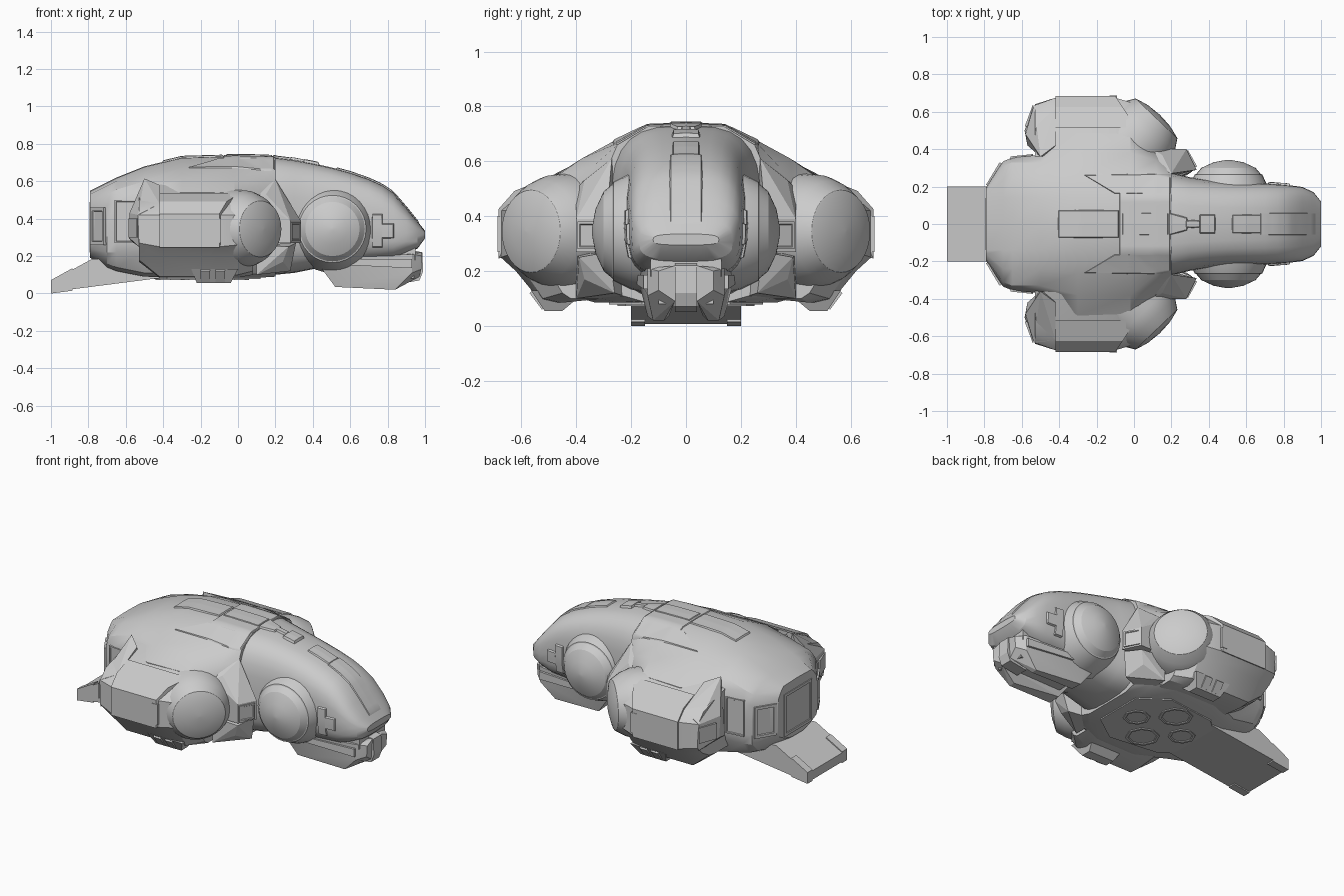
import bpy, bmesh, math
from mathutils import Vector
from mathutils.bvhtree import BVHTree

if "Cube" in bpy.data.objects:
    bpy.data.objects.remove(bpy.data.objects["Cube"])

trees = []


def finish(name, bm, mirror=False, angle=28, target=False):
    bmesh.ops.recalc_face_normals(bm, faces=bm.faces)
    if target:
        trees.append(BVHTree.FromBMesh(bm))
    me = bpy.data.meshes.new(name)
    bm.to_mesh(me)
    bm.free()
    me.shade_smooth()
    me.set_sharp_from_angle(angle=math.radians(angle))
    ob = bpy.data.objects.new(name, me)
    bpy.context.collection.objects.link(ob)
    if mirror:
        m = ob.modifiers.new("mirror", 'MIRROR')
        m.use_axis = (False, True, False)
        m.use_mirror_merge = False
    return ob


def loft(name, stations, mirror=False, **kw):
    """stations: list of (x, [(y, z), ...]) closed rings"""
    bm = bmesh.new()
    rings = [[bm.verts.new((x, y, z)) for y, z in sec] for x, sec in stations]
    n = len(rings[0])
    for a, b in zip(rings, rings[1:]):
        for i in range(n):
            bm.faces.new((a[i], a[(i + 1) % n], b[(i + 1) % n], b[i]))
    bm.faces.new(rings[0])
    bm.faces.new(rings[-1])
    return finish(name, bm, mirror, **kw)


def both(half):
    return half + [(-y, z) for y, z in reversed(half[1:-1])]


def hull(name, pts, mirror=False):
    bm = bmesh.new()
    for p in pts:
        bm.verts.new(p)
    r = bmesh.ops.convex_hull(bm, input=bm.verts)
    junk = {e for e in r["geom_interior"] + r["geom_unused"] if isinstance(e, bmesh.types.BMVert)}
    bmesh.ops.delete(bm, geom=list(junk), context='VERTS')
    return finish(name, bm, mirror, angle=15)


def box(name, x0, x1, y0, y1, z0, z1, mirror=False):
    return hull(name, [(x, y, z) for x in (x0, x1) for y in (y0, y1) for z in (z0, z1)], mirror)


def lathe(name, prof, center, axis, zscale=1.0, n=32):
    """prof: (distance along axis, radius), mirrored across y"""
    ax = Vector(axis).normalized()
    u, w = ax.cross(Vector((0, 0, 1))), Vector((0, 0, 1)) * zscale
    bm = bmesh.new()
    rings = []
    for d, r in prof:
        rings.append([bm.verts.new(Vector(center) + ax * d + u * (r * math.cos(k * math.tau / n))
                                   + w * (r * math.sin(k * math.tau / n))) for k in range(n)])
    for a, b in zip(rings, rings[1:]):
        for i in range(n):
            bm.faces.new((a[i], a[(i + 1) % n], b[(i + 1) % n], b[i]))
    bm.faces.new(rings[-1])
    return finish(name, bm, True, angle=20)


def panel(name, quad, axis, h=0.008, n=14, mirror=False):
    """raised, bevelled plate draped on the hulls; quad = 4 corners projected along -axis"""
    d = Vector(axis)
    q = [Vector(p) for p in quad]
    mid = sum(q, Vector()) / 4

    def drop(p):
        hits = [k for k in (t.ray_cast(p + d * 2, -d)[0] for t in trees) if k is not None]
        return max(hits or [p], key=lambda k: k.dot(d))
    bm = bmesh.new()
    top = [[None] * (n + 1) for _ in range(n + 1)]
    low = {}
    for i in range(n + 1):
        for j in range(n + 1):
            p = q[0].lerp(q[1], i / n).lerp(q[3].lerp(q[2], i / n), j / n)
            top[i][j] = bm.verts.new(drop(p) + d * h)
            if i in (0, n) or j in (0, n):
                low[i, j] = bm.verts.new(drop(p + (p - mid).normalized() * .007) - d * .003)
    for i in range(n):
        for j in range(n):
            bm.faces.new((top[i][j], top[i + 1][j], top[i + 1][j + 1], top[i][j + 1]))
    edge = [(i, 0) for i in range(n)] + [(n, j) for j in range(n)] + \
           [(i, n) for i in range(n, 0, -1)] + [(0, j) for j in range(n, 0, -1)]
    for (i, j), (k, l) in zip(edge, edge[1:] + edge[:1]):
        bm.faces.new((top[i][j], top[k][l], low[k, l], low[i, j]))
    return finish(name, bm, mirror)


def framed(name, pts, normal, h=0.015, border=0.02, mirror=True):
    """flat framed plate with a recessed middle"""
    bm = bmesh.new()
    nv = Vector(normal).normalized()
    low = [bm.verts.new(Vector(p) - nv * 0.02) for p in pts]
    top = [bm.verts.new(Vector(p) + nv * h) for p in pts]
    for i in range(len(pts)):
        k = (i + 1) % len(pts)
        bm.faces.new((low[i], low[k], top[k], top[i]))
    f = bm.faces.new(top)
    bm.faces.new(low)
    bmesh.ops.recalc_face_normals(bm, faces=bm.faces)
    bmesh.ops.inset_region(bm, faces=[f], thickness=border)
    bmesh.ops.inset_region(bm, faces=[f], thickness=0.004)
    for v in f.verts:
        v.co -= nv * h * 0.8
    return finish(name, bm, mirror)


# Rear shell: flat top, shoulder, side, bilge, keel
def shell(t, sh, side, low, b):
    (y1, z1), (y2, z2), (y3, z3), (y4, z4) = sh[0], sh[1], side, low
    return both([(0, t), (.14, t - .004), (y1, z1), (y2, z2), (y3, z3), (y3, z3 - .1),
                 (y3, .28), (y4, z4), (y4 - .06, b + .02), (y4 - .13, b), (0, b)])


loft("rear_hull", [
    (-.79, shell(.55, [(.16, .53), (.19, .49)], (.2, .44), (.19, .24), .19)),
    (-.70, shell(.595, [(.24, .575), (.31, .53)], (.335, .47), (.33, .22), .14)),
    (-.65, shell(.62, [(.24, .60), (.33, .555)], (.355, .49), (.35, .22), .12)),
    (-.50, shell(.68, [(.24, .645), (.33, .60)], (.37, .54), (.36, .22), .09)),
    (-.30, shell(.728, [(.26, .67), (.38, .61)], (.49, .54), (.46, .20), .085)),
    (-.02, shell(.736, [(.27, .67), (.38, .61)], (.48, .54), (.46, .20), .085)),
    (.12, shell(.734, [(.265, .66), (.34, .58)], (.39, .50), (.38, .20), .085)),
    (.20, shell(.73, [(.25, .66), (.28, .59)], (.30, .50), (.29, .20), .09))], target=True)


# Front hull: rounded-square sections tapering to the beak
def rounded(t, w, b, e=3.2, n=14):
    c = b + (t - b) * .45
    out = []
    for k in range(n + 1):
        a = math.pi * k / n
        y, z = abs(math.sin(a)) ** (2 / e), abs(math.cos(a)) ** (2 / e)
        out.append((w * y if 0 < k < n else 0, c + (t - c) * z if a <= math.pi / 2 else c - (c - b) * z))
    return both(out)


loft("front_hull", [(x, rounded(t, w, b)) for x, t, w, b in [
    (.1, .73, .28, .1), (.2, .728, .275, .1), (.3, .715, .25, .11), (.4, .696, .235, .13),
    (.5, .674, .225, .15), (.6, .647, .22, .16), (.7, .612, .217, .17), (.77, .58, .212, .175),
    (.83, .54, .207, .18), (.9, .46, .198, .21), (.96, .385, .17, .24), (1, .335, .12, .295)]], target=True)

# Engine pods: faceted barrel and round angled front cap
full = [(.36, .585), (.52, .525), (.62, .48), (.675, .42), (.675, .25), (.62, .2), (.53, .09), (.46, .085), (.32, .1)]
loft("pod_barrel", [
    (-.53, [(.34, .55), (.45, .52), (.58, .48), (.635, .42), (.64, .27), (.59, .22), (.52, .18), (.46, .17), (.32, .17)]),
    (-.42, full), (-.1, full),
    (-.0, [(.35, .585), (.5, .52), (.59, .48), (.645, .42), (.645, .26), (.59, .2), (.52, .1), (.45, .085), (.3, .1)]),
    (.08, [(.34, .56), (.40, .52), (.48, .47), (.54, .42), (.54, .26), (.50, .2), (.45, .12), (.42, .1), (.3, .1)])],
    mirror=True)
lathe("pod_front_cap", [(-.24, .22), (-.13, .212), (-.07, .19), (-.015, .155), (-.012, .148), (.006, .08), (.012, 0.005)],
      (.13, .575, .345), (1, 1.05, 0), zscale=.97)
hull("pod_armor_plate", [(x, y, z) for y, z, x1 in [(.515, .536, .01), (.625, .492, -.06), (.684, .425, -.1),
     (.684, .245, -.1), (.52, .3, -.1)] for x in (-.42, x1)], True)
hull("pod_rear_cap", [(-.5, .36, .615), (-.535, .635, .42), (-.58, .48, .43), (-.585, .5, .30), (-.57, .42, .28),
     (-.53, .63, .25), (-.42, .42, .58), (-.42, .52, .525), (-.42, .62, .48), (-.42, .36, .25)], True)
hull("pod_rear_vent", [(x, y, z) for z in (.30, .40) for x, y in [(-.585, .52), (-.54, .64), (-.53, .52)]], True)
hull("pod_skid", [(x, y, z) for x0, x1, z in [(-.25, 0, .13), (-.22, -.04, .055)]
     for x in (x0, x1) for y in ((.36, .565) if z > .1 else (.45, .515))], True)
for i, x in enumerate((-.2, -.12)):
    hull("skid_vent_%d" % i, [(x + a, y, z) for a in (0, .05)
         for y, z in [(.525, .06), (.57, .12), (.51, .07), (.56, .13)]], True)
box("pod_latch", -.13, -.09, .66, .687, .27, .40, True)

# Shoulder braces between the front hull and pods
hull("shoulder_brace", [(.14, .27, .60), (.2, .27, .61), (.15, .37, .53), (.21, .4, .39), (.28, .4, .39), (.335, .29, .39),
     (.335, .29, .27), (.28, .4, .27), (.1, .4, .27), (.18, .25, .3), (.1, .4, .5), (.05, .36, .55)], True)
framed("brace_light", [(.283, .393, .28), (.332, .305, .28), (.332, .305, .38), (.283, .393, .38)], (1, .6, 0), .006, .012)
hull("brace_foot", [(.1, .4, .26), (.27, .39, .25), (.31, .28, .27), (.24, .37, .17), (.1, .4, .1), (.28, .26, .12), (.1, .2, .1)], True)

# Round cheek housings on the front hull
lathe("cheek_housing", [(.1, .235), (.2, .212), (.265, .18), (.267, .173), (.30, .145), (.33, .08), (.343, .01)],
      (.505, 0, .345), (0, 1, 0))

# Chin under the beak: side lobes, centre column
hull("chin_lobe", [(.42, .04, .17), (.42, .16, .17), (.5, .18, .19), (.93, .14, .21), (.98, .04, .22), (.985, .10, .2),
     (.98, .10, .13), (.93, .14, .11), (.84, .12, .02), (.84, .08, .02), (.52, .14, .035), (.52, .06, .04), (.97, .04, .09)], True)
box("chin_core", .52, .94, -.1, .1, .08, .24)
hull("chin_column", [(x, y, z) for y in (-.04, .04) for x, z in [(.9, .24), (.985, .22), (.99, .12), (.97, .07), (.85, .05)]])
hull("chin_jaw_plate", [(.52, y, z) for y in (.15, .185) for z in (.155, .185)] +
     [(.93, y, z) for y in (.1, .155) for z in (.135, .185)], True)
box("beak_underside", .5, .95, -.13, .13, .18, .27)

# Loading ramp and belly
hull("ramp", [(x, y, z) for y in (-.2, .2) for x, z in [(-1, .008), (-1, .065), (-.88, .125), (-.78, .185), (-.6, .18), (-.4, .085)]])
hull("ramp_rim", [(x, y, z) for y in (.15, .2) for x, z in [(-1, 0), (-1, .072), (-.885, .135), (-.885, .015)]], True)
hull("belly_plate", [(x, s * y, z) for x, y in [(-.5, .12), (-.38, .24), (-.05, .28), (.12, .16)]
     for s in (-1, 1) for z in (.078, .1)])
for i, (x, y, r) in enumerate([(-.02, 0, .08), (-.36, 0, .08), (-.19, .15, .1), (-.19, -.15, .1)]):
    framed("landing_thruster_%d" % i, [(x + r * math.cos(k * math.tau / 8), y + r * math.sin(k * math.tau / 8), .078)
           for k in range(8)], (0, 0, -1), .006, .015, False)

# Rear door and windows, side doors
framed("rear_door", [(-.785, -.14, .22), (-.785, .14, .22), (-.785, .14, .49), (-.785, -.14, .49)], (-1, 0, 0), .01, .025, False)
framed("rear_window", [(-.782, .205, .26), (-.71, .325, .26), (-.71, .325, .46), (-.782, .205, .46)], (-.86, .5, 0), .01, .025)
framed("side_door", [(-.66, .355, .27), (-.54, .368, .27), (-.54, .368, .50), (-.66, .355, .50)], (-.08, 1, 0), .006, .012)

# Roof plates draped over the hull
Z = (0, 0, 1)


def strip(name, x0, x1, w, h=.008, w2=None):
    w2 = w if w2 is None else w2
    panel(name, [(x0, -w, 0), (x1, -w2, 0), (x1, w2, 0), (x0, w, 0)], Z, h)


strip("roof_collar", -.075, .19, .165, .005)
panel("roof_collar_wing", [(-.1, .165, 0), (.19, .165, 0), (.19, .265, 0), (-.26, .26, 0)], Z, .006, 24, True)
strip("roof_hatch", -.4, -.085, .07)
strip("spine_plate", -.06, .18, .055, .010)
strip("spine_plate_tip", .19, .28, .055, .01, .03)
strip("spine_link", .28, .35, .015, .012)
strip("spine_clamp", .355, .43, .045, .014)
strip("nose_strip_rear", .53, .675, .045)
strip("nose_strip_front", .68, .965, .055)

# Stepped cheek plates on the beak sides
for i, (x0, x1, z0, z1) in enumerate([(.72, .77, .25, .42), (.77, .83, .30, .37)]):
    panel("beak_side_plate_%d" % i, [(x0, 0, z0), (x1, 0, z0), (x1, 0, z1), (x0, 0, z1)], (0, 1, 0), .010, 3, True)
